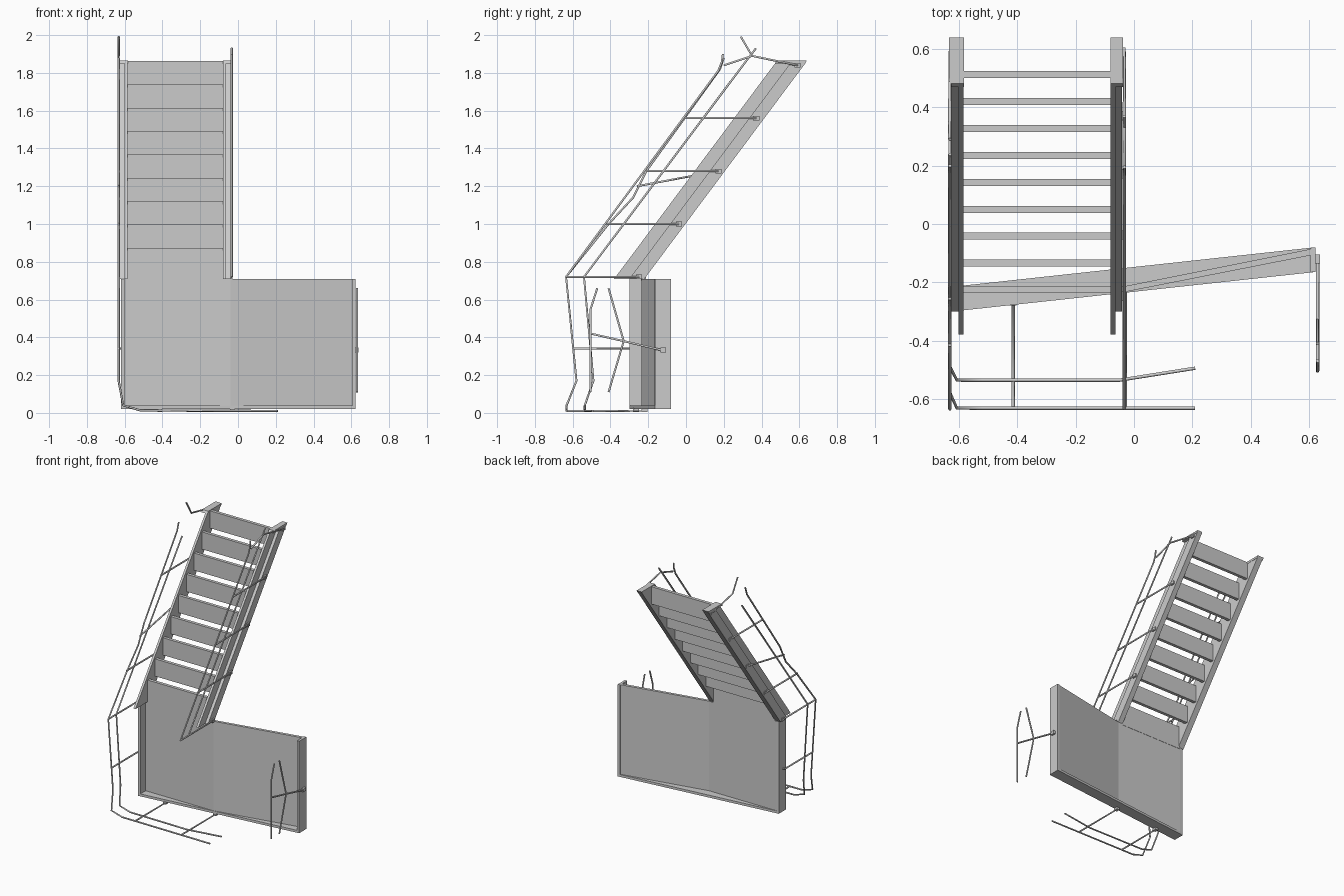
import bpy, bmesh
from mathutils import Vector

if "Cube" in bpy.data.objects:
    bpy.data.objects.remove(bpy.data.objects["Cube"])


def prism(name, pts, vec):
    """Closed planar outline pushed along a vector."""
    bm = bmesh.new()
    a = [bm.verts.new(p) for p in pts]
    b = [bm.verts.new(Vector(p) + Vector(vec)) for p in pts]
    n = len(pts)
    bm.faces.new(a)
    bm.faces.new(b[::-1])
    for i in range(n):
        bm.faces.new((a[i], b[i], b[(i + 1) % n], a[(i + 1) % n]))
    bmesh.ops.recalc_face_normals(bm, faces=bm.faces)
    me = bpy.data.meshes.new(name)
    bm.to_mesh(me)
    bm.free()
    ob = bpy.data.objects.new(name, me)
    bpy.context.collection.objects.link(ob)
    return ob


def box(name, x0, x1, y0, y1, z0, z1):
    return prism(name, [(x0, y0, z0), (x1, y0, z0), (x1, y1, z0), (x0, y1, z0)], (0, 0, z1 - z0))


def tube(name, pts, r=0.006):
    cu = bpy.data.curves.new(name, 'CURVE')
    cu.dimensions = '3D'
    cu.bevel_depth = r
    cu.bevel_resolution = 1
    cu.use_fill_caps = True
    sp = cu.splines.new('POLY')
    sp.points.add(len(pts) - 1)
    for p, co in zip(sp.points, pts):
        p.co = (*co, 1)
    ob = bpy.data.objects.new(name, cu)
    bpy.context.collection.objects.link(ob)
    return ob


def side(x, yz):
    return [(x, y, z) for y, z in yz]


# Landing: bent back panel with a straight tray rim on three sides
prism("landing_panel", [(-0.62, -0.235, 0.025), (-0.04, -0.235, 0.025), (0.62, -0.105, 0.025),
                        (0.62, -0.083, 0.025), (-0.04, -0.215, 0.025), (-0.62, -0.215, 0.025)],
      (0, 0, 0.685))
prism("landing_bottom_rim", [(-0.62, -0.30, 0.02), (0.62, -0.165, 0.02),
                             (0.62, -0.08, 0.02), (-0.62, -0.215, 0.02)], (0, 0, 0.018))
for nm, x, y in (("left", -0.62, -0.30), ("right", 0.605, -0.166)):
    prism("landing_%s_rim" % nm, [(x, y, 0.02), (x + 0.018, y + 0.002, 0.02),
                                  (x + 0.018, y + 0.086, 0.02), (x, y + 0.084, 0.02)], (0, 0, 0.69))

# Stringers: deep inner web, shallower outer strip, flat cap at the top
RISE, RUN = 1.145, 0.855
for nm, xw, xs, xc in (("left", -0.602, -0.63, -0.635), ("right", -0.08, -0.063, -0.08)):
    web = [(-0.38, 0.71), (-0.22, 0.71), (-0.22 + RUN, 0.71 + RISE), (-0.38 + RUN, 0.71 + RISE)]
    strip = [(-0.30, 0.71), (-0.22, 0.71), (-0.22 + RUN, 0.71 + RISE), (-0.30 + RUN, 0.71 + RISE)]
    prism("stringer_web_" + nm, side(xw, web), (0.017, 0, 0))
    prism("stringer_strip_" + nm, side(xs, strip), (0.028 if nm == "left" else 0.022, 0, 0))
    prism("stringer_cap_" + nm, side(xc, [(0.47, 1.85), (0.63, 1.85), (0.64, 1.866), (0.482, 1.866)]),
          (0.052 if nm == "left" else 0.042, 0, 0))

# Treads
for i in range(8):
    y, top = 0.513 - 0.0925 * i, 1.862 - 0.1235 * i
    box("tread_%d" % i, -0.59, -0.075, y - 0.012, y + 0.012, top - 0.13, top)
box("tread_8", -0.59, -0.075, -0.237, -0.213, 0.70, 0.874)

# Left handrails wrap around the landing corner
L, R = -0.632, -0.033
tube("left_outer_rail", side(L, [(0.20, 1.88), (0.18, 1.82), (-0.21, 1.28), (-0.25, 1.20), (-0.28, 1.14),
                                 (-0.41, 1.0), (-0.635, 0.72), (-0.58, 0.17)])
     + [(-0.608, -0.632, 0.04), (-0.52, -0.632, 0.014), (0.21, -0.632, 0.01)])
tube("left_inner_rail", side(L, [(0.24, 1.76), (-0.54, 0.72), (-0.49, 0.17)])
     + [(-0.608, -0.536, 0.04), (-0.52, -0.536, 0.014), (-0.05, -0.536, 0.01), (0.21, -0.495, 0.01)])

# Right handrails
tube("right_outer_rail", side(R, [(0.195, 1.90), (0.19, 1.86), (0.17, 1.81), (-0.635, 0.72)]))
tube("right_inner_rail", side(R, [(0.37, 1.93), (0.335, 1.885), (-0.54, 0.72)]))

# Stair rail brackets
posts = [(-0.635, 0.72, -0.25, 0.72), (-0.42, 1.0, -0.04, 1.0),
         (-0.21, 1.28, 0.17, 1.28), (-0.01, 1.56, 0.37, 1.56)]
for nm, x, xin in (("left", L, -0.615), ("right", R, -0.055)):
    for i, (y0, z0, y1, z1) in enumerate(posts):
        if nm == "left" and i == 2:
            y0, z0 = -0.26, 1.20
        tube("bracket_%s_%d" % (nm, i), [(x, y0, z0), (x, y1, z1), (xin, y1 + 0.01, z1)])
        box("mount_%s_%d" % (nm, i), min(x, xin) - 0.003, max(x, xin) + 0.003,
            y1 - 0.014, y1 + 0.018, z1 - 0.012, z1 + 0.012)
    end = (0.29, 1.992) if nm == "left" else (0.20, 1.84)
    tube("top_bracket_" + nm, [(x, *end), (x, 0.35, 1.89), (x, 0.59, 1.84), (xin, 0.595, 1.84)])
    box("top_mount_" + nm, min(x, xin) - 0.003, max(x, xin) + 0.003, 0.575, 0.605, 1.828, 1.852)

# Landing brackets
tube("landing_side_bracket", [(L, -0.60, 0.34), (L, -0.27, 0.34), (-0.61, -0.26, 0.34)])
for i, (x, y) in enumerate(((-0.415, -0.265), (-0.03, -0.22))):
    tube("landing_bottom_bracket_%d" % i, [(x, -0.632, 0.01), (x, y, 0.01), (x, y, 0.03)])
    box("landing_bottom_mount_%d" % i, x - 0.012, x + 0.012, y - 0.015, y + 0.015, 0.004, 0.025)

# Short handrails at the right end of the landing
E = 0.63
tube("end_outer_rail", side(E, [(-0.47, 0.66), (-0.505, 0.55), (-0.505, 0.11)]))
tube("end_inner_rail", side(E, [(-0.41, 0.66), (-0.33, 0.38), (-0.41, 0.11)]))
tube("end_bracket", side(E, [(-0.505, 0.42), (-0.33, 0.38), (-0.12, 0.33)]))
box("end_mount", 0.612, 0.638, -0.135, -0.105, 0.32, 0.345)
